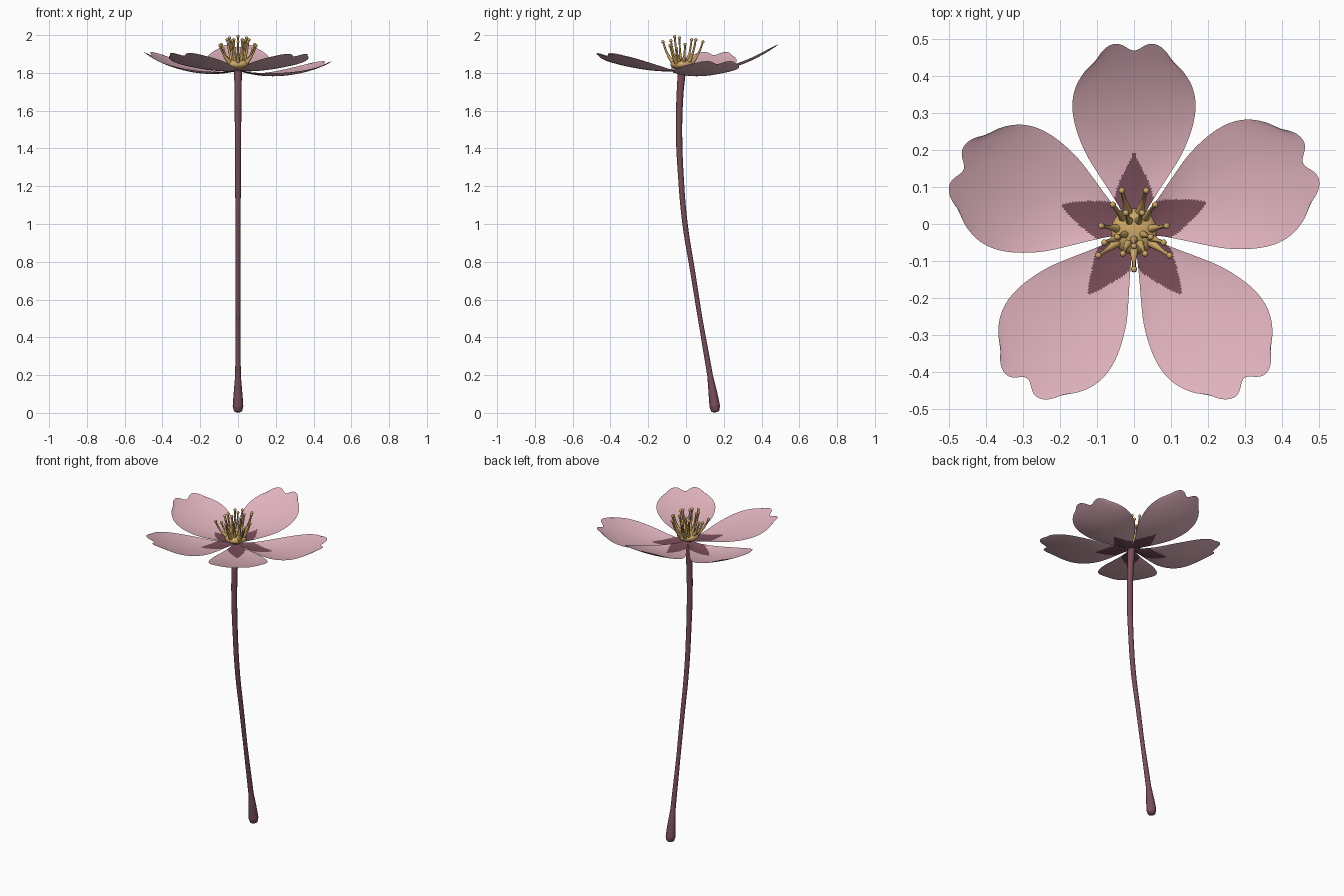
import bpy, bmesh, math
from mathutils import Vector

if "Cube" in bpy.data.objects:
    bpy.data.objects.remove(bpy.data.objects["Cube"])


def material(name, rgb):
    m = bpy.data.materials.new(name)
    m.diffuse_color = (*rgb, 1)
    m.use_nodes = True
    m.node_tree.nodes["Principled BSDF"].inputs["Base Color"].default_value = m.diffuse_color
    return m


PINK = material("petal pink", (0.75, 0.45, 0.51))
PLUM = material("dark plum", (0.19, 0.075, 0.10))
GOLD = material("stamen gold", (0.62, 0.39, 0.135))


def smooth_table(vals, t):
    """Catmull-Rom lookup in an evenly spaced table, t in 0..1."""
    n = len(vals) - 1
    i = min(int(t * n), n - 1)
    f = t * n - i
    a, b, c, d = (vals[min(max(k, 0), n)] for k in (i - 1, i, i + 1, i + 2))
    return b + 0.5 * f * (c - a + f * (2*a - 5*b + 4*c - d + f * (3*(b - c) + d - a)))


def finish(bm, name, mats):
    for f in bm.faces:
        f.smooth = True
    me = bpy.data.meshes.new(name)
    bm.to_mesh(me)
    bm.free()
    for m in mats:
        me.materials.append(m)
    ob = bpy.data.objects.new(name, me)
    bpy.context.collection.objects.link(ob)
    return ob


def tube(name, pts, radii, mat, sides=3, steps=8):
    """Round tapered tube along a smooth path, made into a mesh."""
    cu = bpy.data.curves.new(name + "_path", 'CURVE')
    cu.dimensions = '3D'
    cu.bevel_depth = 1
    cu.bevel_resolution = sides
    cu.resolution_u = steps
    cu.use_fill_caps = True
    sp = cu.splines.new('BEZIER')
    sp.bezier_points.add(len(pts) - 1)
    for b, p, r in zip(sp.bezier_points, pts, radii):
        b.co = p
        b.radius = r
        b.handle_left_type = b.handle_right_type = 'AUTO'
    tmp = bpy.data.objects.new(name + "_tmp", cu)
    bpy.context.collection.objects.link(tmp)
    dg = bpy.context.evaluated_depsgraph_get()
    me = bpy.data.meshes.new_from_object(tmp.evaluated_get(dg))
    bpy.data.objects.remove(tmp)
    me.materials.clear()
    me.materials.append(mat)
    for p in me.polygons:
        p.use_smooth = True
        p.material_index = 0
    ob = bpy.data.objects.new(name, me)
    bpy.context.collection.objects.link(ob)
    return ob


CY = -0.02  # flower centre in y

# Petals: notched, cupped sheets with a dark pointed patch at the base
WIDTH = [.015, .032, .062, .095, .126, .148, .162, .166, .157, .134, .10]


def petal(name, angle, length, wide, notch, mid_z, tip_z, cup):
    NS, NU = 70, 50
    a = math.radians(angle)
    ax, side = Vector((math.cos(a), math.sin(a))), Vector((-math.sin(a), math.cos(a)))
    bm = bmesh.new()
    grid, flat = [], {}
    for i in range(NS + 1):
        s = i / NS
        row = []
        for j in range(NU + 1):
            u = 2 * j / NU - 1
            r = s * length - s**4 * (0.045 * u**4) - s**10 * notch * math.exp(-(u / .3)**2)
            x = u * wide * smooth_table(WIDTH, s)
            p = ax * r + side * x
            q = r / length
            base = 1.812
            # quadratic through base, middle and tip heights
            k2 = 2 * (tip_z + base - 2 * mid_z)
            z = base + (tip_z - base - k2) * q + k2 * q * q
            z += cup * u * u * math.sin(math.pi * min(q, 1) * .8)
            v = bm.verts.new((p.x, p.y + CY, z))
            flat[v] = (r, x)
            row.append(v)
        grid.append(row)
    for i in range(NS):
        for j in range(NU):
            f = bm.faces.new((grid[i][j], grid[i+1][j], grid[i+1][j+1], grid[i][j+1]))
            r = sum(flat[v][0] for v in f.verts) / 4
            x = sum(flat[v][1] for v in f.verts) / 4
            t = min(max((r - .08) / .133, 0), 1)
            f.material_index = int(r < .08 or abs(x) < .054 * (1 - t**1.4))
    finish(bm, name, [PINK, PLUM])


petal("back_petal", 90, .51, 1.0, .022, 1.825, 1.95, .015)
petal("right_petal", 22, .52, 1.05, .028, 1.785, 1.86, .022)
petal("front_right_petal", -53, .525, 1.0, .03, 1.823, 1.90, .015)
petal("front_left_petal", -126, .52, 1.0, .03, 1.823, 1.905, .015)
petal("left_petal", 160, .515, 1.04, .026, 1.805, 1.91, .02)

# Stem: gently bent, with a rounded swollen foot
STEM = [(.156, .003, .010), (.155, .010, .022), (.152, .035, .028), (.146, .08, .025),
        (.127, .2, .015), (.075, .5, .012), (.035, .75, .013), (-.005, 1.0, .014),
        (-.027, 1.25, .015), (-.037, 1.5, .017), (-.032, 1.68, .018), (-.022, 1.812, .021)]
tube("stem", [(0, y, z) for y, z, r in STEM], [r for y, z, r in STEM], PLUM, 6, 10)

# Golden cushion in the middle of the flower
bm = bmesh.new()
bmesh.ops.create_uvsphere(bm, u_segments=32, v_segments=16, radius=1)
for v in bm.verts:
    v.co = Vector((v.co.x * .062, v.co.y * .062 + CY, v.co.z * .03 + 1.845))
finish(bm, "flower_centre", [GOLD])

# Stamens: mirrored pairs (x, y, z of the head) and single ones on the middle line
HEADS = [(.033, .09, 1.965), (.057, .052, 1.975), (.088, -.005, 1.95), (.08, -.05, 1.93),
         (.096, -.085, 1.945), (.045, -.035, 1.985), (.022, .03, 1.975), (.03, -.08, 1.97)]
HEADS = [(k * x, y, z) for x, y, z in HEADS for k in (1, -1)]
HEADS += [(0, -.122, 1.965), (0, -.06, 1.992)]
for n, h in enumerate(HEADS, 1):
    head = Vector(h)
    out = Vector((h[0], h[1] - CY, 0))
    foot = Vector((0, CY, 1.852)) + out * .45
    bend = Vector((0, CY, 0)) + out * .78
    bend.z = 1.852 + (h[2] - 1.852) * .45
    tube(f"stamen_{n}", [foot, bend, head], [.013, .0055, .0048], GOLD, 2, 6)
    bm = bmesh.new()
    bmesh.ops.create_uvsphere(bm, u_segments=12, v_segments=8, radius=.0085)
    bmesh.ops.translate(bm, verts=bm.verts, vec=head)
    finish(bm, f"stamen_tip_{n}", [GOLD])
